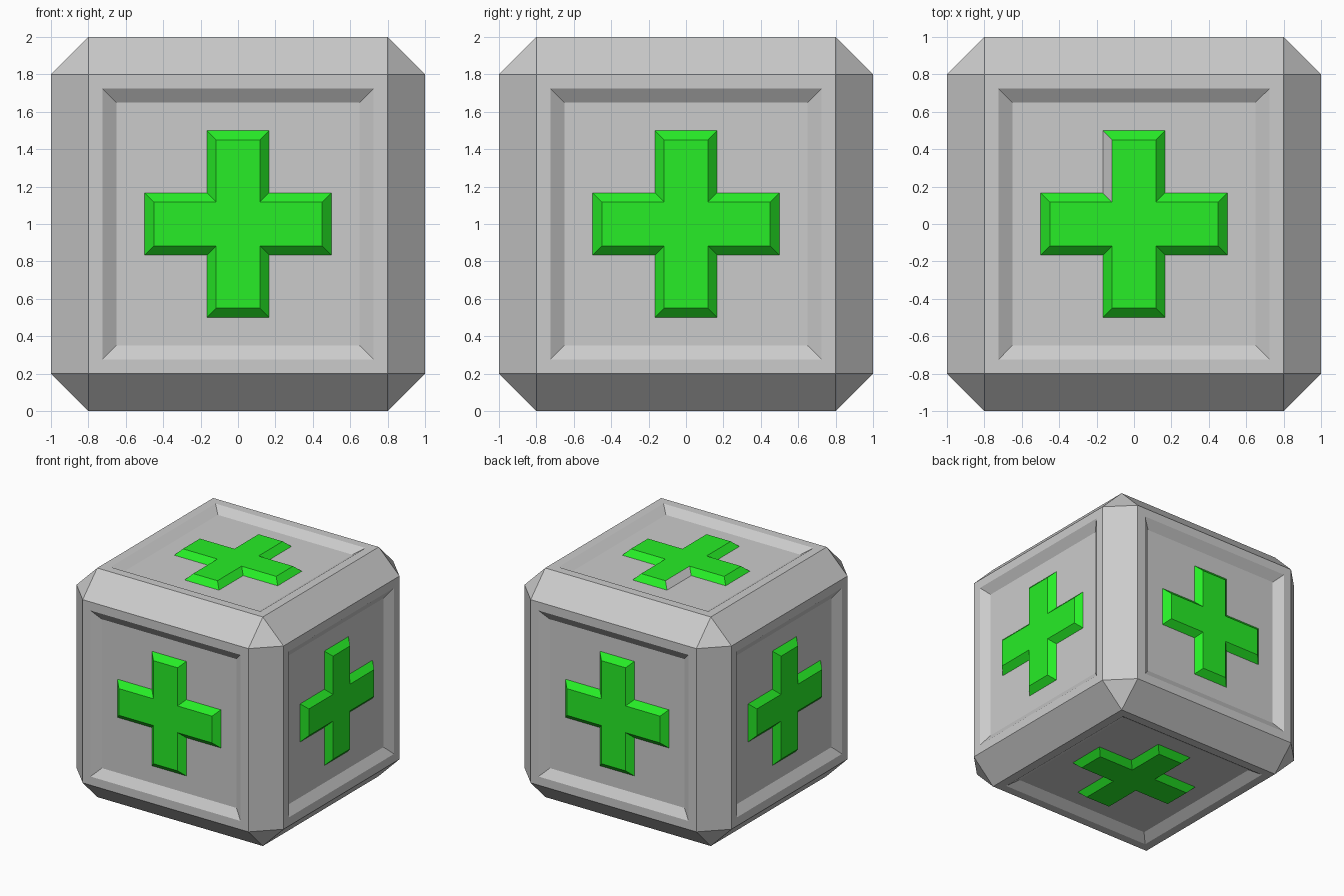
import bpy, bmesh
from math import radians
from mathutils import Matrix

if "Cube" in bpy.data.objects:
    bpy.data.objects.remove(bpy.data.objects["Cube"])

CENTRE = Matrix.Translation((0, 0, 1))


def make_object(name, bm, materials=()):
    mesh = bpy.data.meshes.new(name)
    bm.to_mesh(mesh)
    bm.free()
    for m in materials:
        mesh.materials.append(m)
    obj = bpy.data.objects.new(name, mesh)
    bpy.context.collection.objects.link(obj)
    return obj


def make_material(name, rgb):
    m = bpy.data.materials.new(name)
    m.diffuse_color = (*rgb, 1)
    m.use_nodes = True
    m.node_tree.nodes["Principled BSDF"].inputs["Base Color"].default_value = m.diffuse_color
    return m


# Crate body: chamfered cube with a sunken panel on every side
bm = bmesh.new()
bmesh.ops.create_cube(bm, size=2, matrix=CENTRE)
bmesh.ops.bevel(bm, geom=bm.edges[:], offset=0.2, offset_type='OFFSET',
                segments=1, profile=0.5, affect='EDGES')
bm.normal_update()
panels = [f for f in bm.faces if f.calc_area() > 2]
bmesh.ops.inset_individual(bm, faces=panels, thickness=0.075, depth=0,
                           use_even_offset=True)
bm.normal_update()
bmesh.ops.inset_individual(bm, faces=panels, thickness=0.075, depth=-0.05,
                           use_even_offset=True)
make_object("crate_body", bm)

# Raised green cross on each panel
green = make_material("green", (0.02, 0.85, 0.02))
grey = make_material("grey", (0.8, 0.8, 0.8))
HALF, ARM, FLOOR = 0.5, 1 / 6, 0.95


def make_cross(name, rotation, grey_wall=False):
    bm = bmesh.new()
    verts = []
    for x, y in [(HALF, -ARM), (HALF, ARM), (ARM, ARM)]:
        verts.append((x, y))
    for i in range(9):
        x, y = verts[i]
        verts.append((-y, x))
    face = bm.faces.new([bm.verts.new((x, y, FLOOR)) for x, y in verts])
    bm.normal_update()
    bmesh.ops.inset_individual(bm, faces=[face], thickness=0.05, depth=0.05,
                               use_even_offset=True)
    bm.normal_update()
    # The top cross has one unpainted wall
    if grey_wall:
        for f in bm.faces:
            if f.normal.x < -0.5 and f.calc_center_median().y > 0.2:
                f.material_index = 1
    bm.transform(CENTRE @ rotation)
    make_object(name, bm, (green, grey) if grey_wall else (green,))


for name, angle, axis in [("top", 0, 'X'), ("bottom", 180, 'X'),
                          ("front", 90, 'X'), ("back", -90, 'X'),
                          ("right", 90, 'Y'), ("left", -90, 'Y')]:
    make_cross("cross_" + name, Matrix.Rotation(radians(angle), 4, axis),
               grey_wall=(name == "top"))
